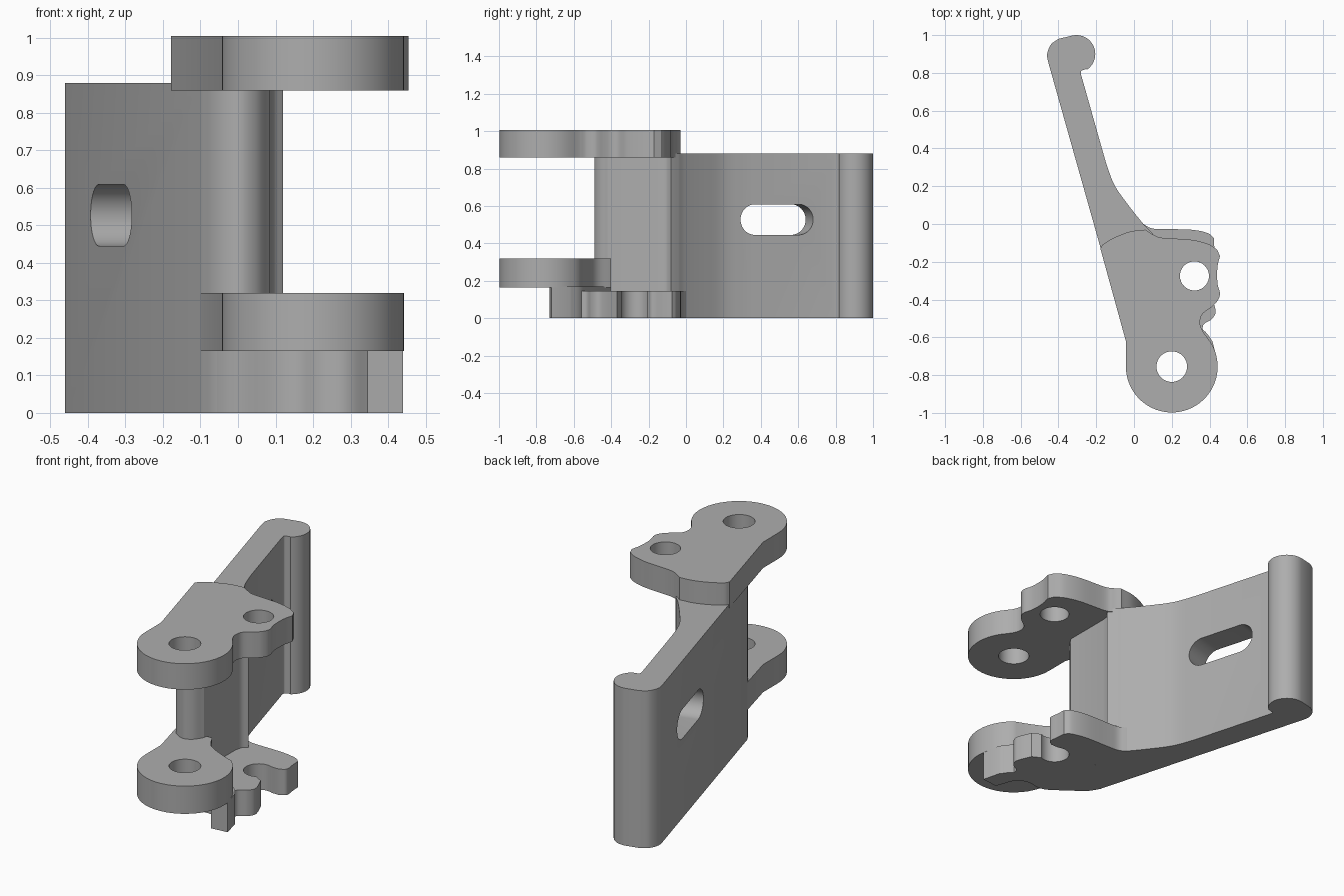
import bpy
import bmesh
from math import cos, sin, radians
from mathutils import Vector, Matrix

default = bpy.data.objects.get("Cube")
if default:
    bpy.data.objects.remove(default, do_unlink=True)

grey = bpy.data.materials.new("plain_grey")
grey.use_nodes = True
colour = (0.42, 0.42, 0.42, 1)
grey.diffuse_color = colour
grey.node_tree.nodes["Principled BSDF"].inputs["Base Color"].default_value = colour


def arc(centre, radius, start, end, steps=28):
    """Points along a circular arc, angles in degrees."""
    angles = [radians(start + (end - start) * i / steps) for i in range(steps + 1)]
    return [(centre[0] + radius * cos(a), centre[1] + radius * sin(a)) for a in angles]


def curve(*points, steps=6):
    """Smooth curve passing through every given point."""
    pts = [Vector(p) for p in points]
    pts = [2 * pts[0] - pts[1]] + pts + [2 * pts[-1] - pts[-2]]
    result = []
    for a, b, c, d in zip(pts, pts[1:], pts[2:], pts[3:]):
        for i in range(steps):
            t = i / steps
            result.append(0.5 * (2 * b + (c - a) * t + (2 * a - 5 * b + 4 * c - d) * t ** 2
                                 + (3 * b - a - 3 * c + d) * t ** 3))
    return [tuple(p) for p in result] + [points[-1]]


def prism(name, outline, bottom, top):
    """Extrude a closed outline upwards."""
    bm = bmesh.new()
    verts = [bm.verts.new((x, y, bottom)) for x, y in outline]
    bmesh.ops.remove_doubles(bm, verts=verts, dist=0.001)
    face = bm.faces.new([v for v in verts if v.is_valid])
    lifted = bmesh.ops.extrude_face_region(bm, geom=[face], use_keep_orig=True)
    moved = [g for g in lifted["geom"] if isinstance(g, bmesh.types.BMVert)]
    bmesh.ops.translate(bm, verts=moved, vec=(0, 0, top - bottom))
    bmesh.ops.recalc_face_normals(bm, faces=bm.faces)
    mesh = bpy.data.meshes.new(name)
    bm.to_mesh(mesh)
    bm.free()
    mesh.materials.append(grey)
    obj = bpy.data.objects.new(name, mesh)
    bpy.context.collection.objects.link(obj)
    return obj


def cut(obj, cutter):
    """Subtract the cutter and discard it."""
    cutter.hide_render = True
    modifier = obj.modifiers.new("cut", "BOOLEAN")
    modifier.operation = "DIFFERENCE"
    modifier.solver = "EXACT"
    modifier.object = cutter
    bpy.context.view_layer.update()
    graph = bpy.context.evaluated_depsgraph_get()
    mesh = bpy.data.meshes.new_from_object(obj.evaluated_get(graph))
    obj.modifiers.clear()
    obj.data = mesh
    bpy.data.objects.remove(cutter, do_unlink=True)


def drill(obj, centre, radius):
    cut(obj, prism("drill", arc(centre, radius, 0, 360, 40), -1, 2))


pivot = (0.2, -0.755)
pin = (0.32, -0.275)
lobe = arc(pivot, 0.243, 180, 400)
root = (-0.1, -0.4)
shoulder = (-0.043, -0.62)

# Handle blade with rounded end bead and the pillar at its root
body_outline = (
    curve(root, (-0.06, -0.46), (0, -0.49), (0.05, -0.47), (0.085, -0.42))
    + curve((0.085, -0.145), (0.095, -0.105), (0.12, -0.08))
    + curve((0.09, -0.04), (0.05, 0), (-0.03, 0.1), (-0.1, 0.2), (-0.14, 0.3), (-0.17, 0.4))
    + curve((-0.28, 0.79), (-0.28, 0.81), (-0.255, 0.82))
    + arc((-0.305, 0.9), 0.1, -55, 100)
    + curve((-0.4, 0.98), (-0.44, 0.95), (-0.46, 0.9), (-0.455, 0.86)))
handle = prism("handle_and_pillar", body_outline, 0, 0.88)

# Oblong slot across the handle blade
half = 0.12
slot_outline = arc((half, 0), 0.082, -90, 90) + arc((-half, 0), 0.082, 90, 270)
slot = prism("slot_cutter", slot_outline, -0.3, 0.3)
along = Vector((-0.27, 0.963, 0)).normalized()
up = Vector((0, 0, 1))
turn = Matrix((along, up, along.cross(up))).transposed()
slot.matrix_world = Matrix.Translation((-0.285, 0.46, 0.527)) @ turn.to_4x4()
cut(handle, slot)

# Upper plate with the pivot lobe and the pin ear
upper_outline = (
    lobe
    + curve((0.365, -0.57), (0.35, -0.53), (0.36, -0.48), (0.41, -0.44), (0.44, -0.41),
            (0.455, -0.37), (0.443, -0.32), (0.44, -0.27), (0.443, -0.22), (0.455, -0.17))
    + curve((0.44, -0.135), (0.39, -0.105), (0.3, -0.083), (0.15, -0.073), (0.1, -0.055),
            (0.06, -0.03))
    + curve((0.06, -0.03), (-0.02, -0.04), (-0.1, -0.07), (-0.16, -0.105), (-0.178, -0.13))
    + [shoulder])
upper = prism("upper_plate", upper_outline, 0.86, 1.005)
drill(upper, pivot, 0.081)
drill(upper, pin, 0.077)

# Lower pivot lobe blending into the pillar
lower_outline = (
    lobe
    + curve((0.36, -0.57), (0.26, -0.53), (0.17, -0.48), (0.12, -0.4))
    + [root, shoulder])
lower = prism("lower_pivot_lobe", lower_outline, 0.165, 0.32)
drill(lower, pivot, 0.081)

# Support block under the lobe, hollowed around the pivot
block_outline = (
    curve(root, (-0.05, -0.47), (0.02, -0.52), (0.1, -0.58), (0.16, -0.6), (0.23, -0.59),
          (0.3, -0.62), (0.345, -0.73))
    + [(0.44, -0.72)]
    + curve((0.415, -0.62), (0.365, -0.56), (0.25, -0.5), (0.08, -0.4)))
prism("support_block", block_outline, 0, 0.17)

# Lower hook plate with an open pin notch
hook_outline = (
    [(-0.05, -0.4), (0.2, -0.56)]
    + curve((0.36, -0.57), (0.37, -0.53), (0.41, -0.505), (0.432, -0.47), (0.425, -0.43),
            (0.4, -0.37))
    + arc(pin, 0.077, -65, -295)
    + curve((0.4, -0.205), (0.43, -0.18), (0.425, -0.12))
    + curve((0.423, -0.075), (0.39, -0.048), (0.3, -0.03), (0.15, -0.027), (0.09, -0.022),
            (0.05, 0))
    + [(-0.08, -0.03)])
prism("lower_hook_plate", hook_outline, 0, 0.145)

# Smooth the curved walls and keep the rims sharp
for obj in bpy.context.scene.objects:
    obj.select_set(obj.type == "MESH")
bpy.context.view_layer.objects.active = handle
bpy.ops.object.shade_smooth_by_angle(angle=radians(30))
